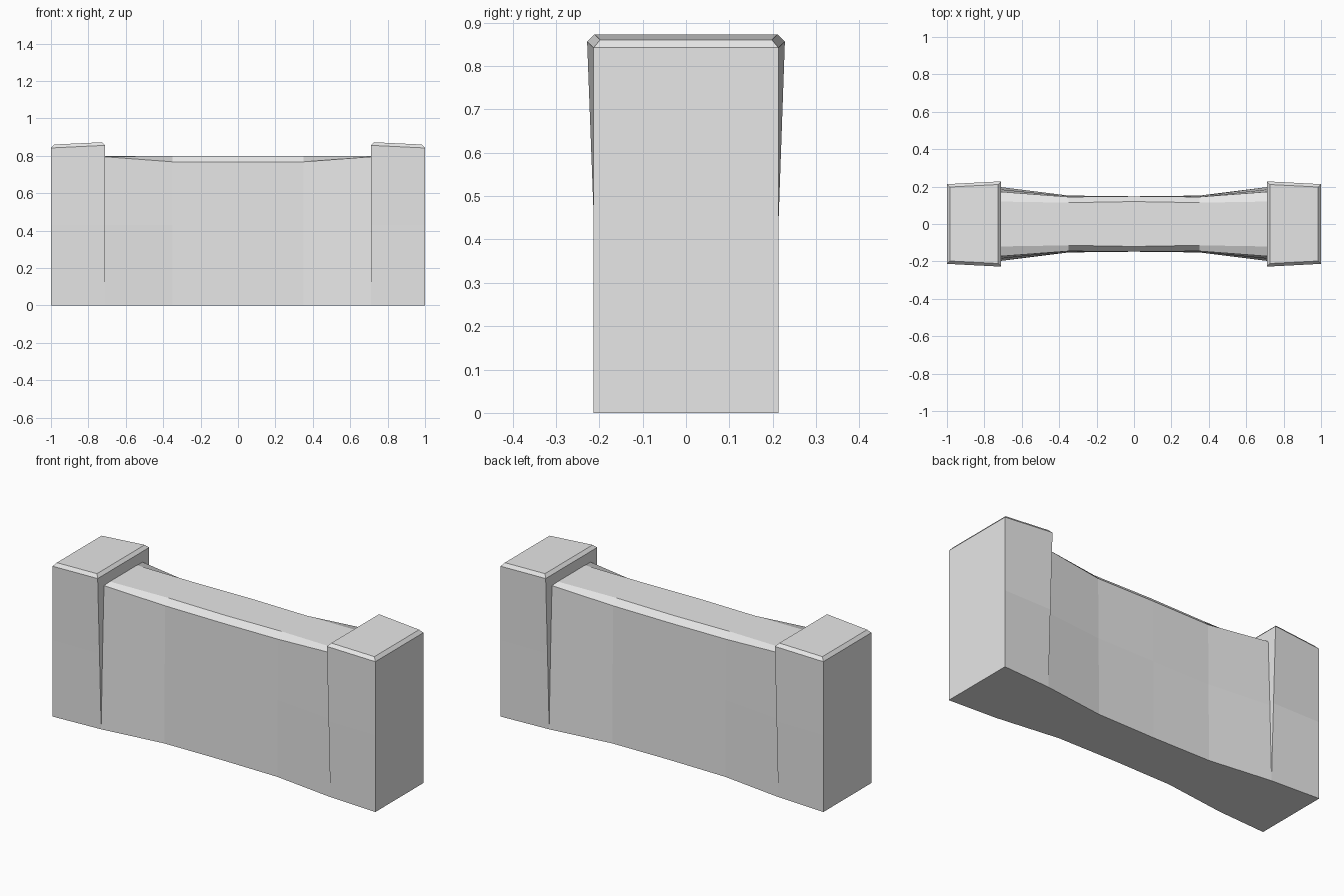
import bpy
import bmesh

cube = bpy.data.objects.get("Cube")
if cube:
    bpy.data.objects.remove(cube, do_unlink=True)

# One plain grey stone colour
stone = bpy.data.materials.new("grey_stone")
stone.use_nodes = True
stone.diffuse_color = (0.8, 0.8, 0.8, 1)
stone.node_tree.nodes["Principled BSDF"].inputs["Base Color"].default_value = (0.8, 0.8, 0.8, 1)


def loft(name, sections):
    """Join mirrored half profiles [(x, y, z), ...] listed along x into a closed solid."""
    bm = bmesh.new()
    rings = []
    for half in sections:
        front = [bm.verts.new((x, -y, z)) for x, y, z in half]
        back = [bm.verts.new((x, y, z)) for x, y, z in reversed(half)]
        rings.append(front + back)
    count = len(rings[0])
    for a, b in zip(rings, rings[1:]):
        for i in range(count):
            j = (i + 1) % count
            bm.faces.new((a[i], a[j], b[j], b[i]))
    bm.faces.new(rings[0])
    bm.faces.new(list(reversed(rings[-1])))
    bmesh.ops.recalc_face_normals(bm, faces=bm.faces)
    mesh = bpy.data.meshes.new(name)
    bm.to_mesh(mesh)
    bm.free()
    mesh.materials.append(stone)
    obj = bpy.data.objects.new(name, mesh)
    bpy.context.collection.objects.link(obj)
    return obj


# Wall: narrow waist, with a chamfer that flattens out towards the pillars
# (x, half depth at base, half depth at top, chamfer edge depth, shoulder z, crest z)
stations = [(0.71, 0.197, 0.172, 0.12, 0.795, 0.798),
            (0.35, 0.152, 0.145, 0.114, 0.768, 0.80),
            (0, 0.148, 0.148, 0.12, 0.768, 0.80)]
stations = [(-s[0],) + s[1:] for s in stations] + stations[1::-1]
loft("wall", [[(x, base, 0), (x, (base + top) / 2, 0.43), (x, top, shoulder), (x, edge, crest)]
              for x, base, top, edge, shoulder, crest in stations])

# End pillars: flared towards the wall, with a chamfered, sloping cap
for side, name in ((1, "left_pillar"), (-1, "right_pillar")):
    def section(x, base, mid, top, height):
        return [(side * x, base, 0), (side * x, mid, 0.43), (side * x, top, height)]

    pillar = loft(name, [section(0.71, 0.197, 0.212, 0.228, 0.856),
                         section(1.0, 0.213, 0.213, 0.213, 0.842)])
    # Grow the chamfered cap out of the top face
    bm = bmesh.new()
    bm.from_mesh(pillar.data)
    top = max(bm.faces, key=lambda f: f.calc_center_median().z)
    bmesh.ops.inset_region(bm, faces=[top], thickness=0.016, use_even_offset=True)
    bmesh.ops.translate(bm, verts=top.verts, vec=(0, 0, 0.0175))
    bm.to_mesh(pillar.data)
    bm.free()
